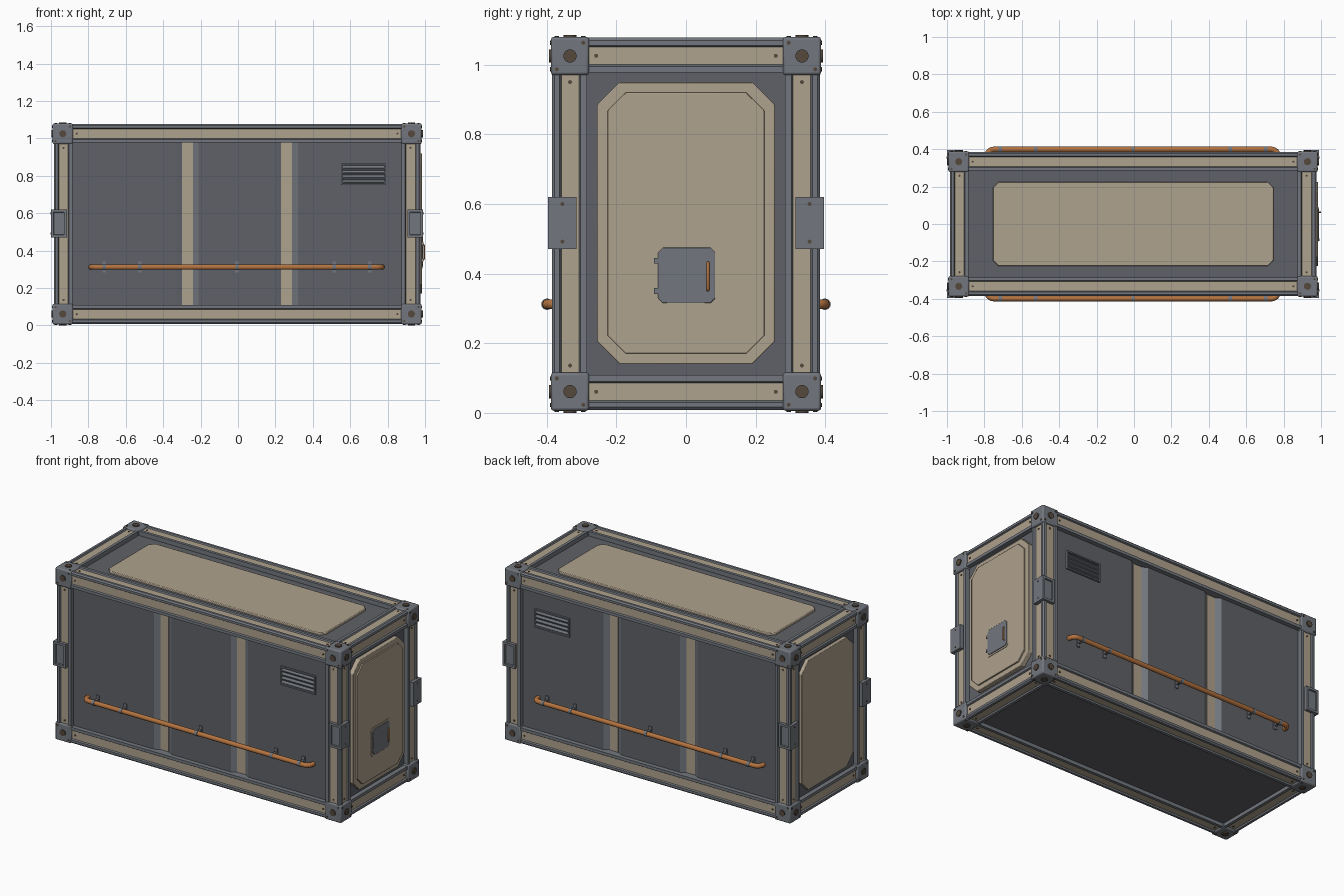
import bpy, bmesh, math
from mathutils import Vector

if "Cube" in bpy.data.objects:
    bpy.data.objects.remove(bpy.data.objects["Cube"])

CX, CZ = -0.005, 0.543            # body centre
C = (CX, 0.0, CZ)
HB = (0.93, 0.335, 0.4845)        # beam centre offsets
HC = (0.932, 0.333, 0.482)        # corner block centre offsets
S = (-1, 1)


def mat(name, r, g, b):
    m = bpy.data.materials.new(name)
    m.diffuse_color = (r, g, b, 1)
    m.use_nodes = True
    m.node_tree.nodes["Principled BSDF"].inputs["Base Color"].default_value = m.diffuse_color
    return m


FRAME = mat("frame_grey", 0.17, 0.185, 0.21)
WALL = mat("wall_grey", 0.115, 0.12, 0.135)
TAN = mat("tan", 0.43, 0.36, 0.27)
ORANGE = mat("orange", 0.45, 0.17, 0.05)
BROWN = mat("dark_brown", 0.09, 0.065, 0.045)
DARK = mat("dark", 0.05, 0.052, 0.06)


def prism(name, pts, axis, a, b, m, bevel=0.0):
    """Extrude a 2D outline (in the two other axes) along an axis from a to b."""
    bm = bmesh.new()
    def p3(p, h):
        q = list(p)
        q.insert(axis, h)
        return q
    lo = [bm.verts.new(p3(p, a)) for p in pts]
    hi = [bm.verts.new(p3(p, b)) for p in pts]
    bm.faces.new(lo)
    bm.faces.new(hi)
    n = len(pts)
    for i in range(n):
        j = (i + 1) % n
        bm.faces.new((lo[i], lo[j], hi[j], hi[i]))
    bmesh.ops.recalc_face_normals(bm, faces=bm.faces)
    me = bpy.data.meshes.new(name)
    bm.to_mesh(me)
    bm.free()
    me.materials.append(m)
    ob = bpy.data.objects.new(name, me)
    bpy.context.collection.objects.link(ob)
    if bevel:
        mod = ob.modifiers.new("bevel", 'BEVEL')
        mod.width, mod.segments = bevel, 2
    return ob


def box(name, x, y, z, m, bevel=0.0):
    return prism(name, [(x[0], y[0]), (x[1], y[0]), (x[1], y[1]), (x[0], y[1])], 2, z[0], z[1], m, bevel)


def disc(name, c, axis, r, h, m, n=16):
    """Cylinder of half height h centred on c."""
    u, v = [c[i] for i in range(3) if i != axis]
    pts = [(u + r * math.cos(t * math.tau / n), v + r * math.sin(t * math.tau / n)) for t in range(n)]
    return prism(name, pts, axis, c[axis] - h, c[axis] + h, m)


def octagon(u0, u1, v0, v1, c):
    return [(u0 + c, v0), (u1 - c, v0), (u1, v0 + c), (u1, v1 - c),
            (u1 - c, v1), (u0 + c, v1), (u0, v1 - c), (u0, v0 + c)]


# Core body with trapezoid grooves in both long walls
W, G, EX = 0.357, 0.337, 0.952
grooves = (-0.27, 0.26)
side = [(CX - EX, -W)]
for g in grooves:
    side += [(g - 0.06, -W), (g - 0.03, -G), (g + 0.03, -G), (g + 0.06, -W)]
side.append((CX + EX, -W))
core = prism("body_walls", side + [(x, -y) for x, y in reversed(side)], 2, 0.03, 1.05, WALL)
core.data.materials.append(FRAME)
for p in core.data.polygons:
    if abs(p.normal.x) > 0.1 and abs(p.normal.y) > 0.1:
        p.material_index = 1
for g in grooves:
    for s in S:
        box("groove_strip", (g - 0.029, g + 0.029), sorted((s * (G - 0.01), s * (G + 0.002))), (0.1, 0.985), TAN)

# Frame beams: channelled profile with tan inlays on the two outer faces
PROF = [(-.05, -.05), (.05, -.05), (.05, -.032), (.038, -.027), (.038, .023), (.05, .028), (.05, .042),
        (.042, .05), (.028, .05), (.023, .038), (-.027, .038), (-.032, .05), (-.05, .05)]
for axis in range(3):
    i, j = [k for k in range(3) if k != axis]
    half = HC[axis] - 0.03
    L = HC[axis] - 0.053
    for si in S:
        for sj in S:
            pts = [(C[i] + si * (HB[i] + u), C[j] + sj * (HB[j] + v)) for u, v in PROF]
            prism("frame_beam", pts, axis, C[axis] - half, C[axis] + half, FRAME)
            for rect, f, o, sf, so in (((.03, .042, -.027, .023), i, j, si, sj),
                                       ((-.027, .023, .03, .042), j, i, sj, si)):
                a0, a1, b0, b1 = rect
                pts = [(C[i] + si * (HB[i] + u), C[j] + sj * (HB[j] + v))
                       for u, v in ((a0, b0), (a1, b0), (a1, b1), (a0, b1))]
                prism("beam_inlay", pts, axis, C[axis] - L, C[axis] + L, TAN)
                for e in S:
                    c = [0, 0, 0]
                    c[axis] = C[axis] + e * (L - 0.022)
                    c[f] = C[f] + sf * (HB[f] + 0.042)
                    c[o] = C[o] + so * (HB[o] - 0.002)
                    disc("inlay_bolt", c, f, 0.006, 0.003, BROWN, 8)

# Corner blocks with round caps and small bolts on the three outer faces
H = 0.055
for sx in S:
    for sy in S:
        for sz in S:
            s = (sx, sy, sz)
            c = [C[k] + s[k] * HC[k] for k in range(3)]
            box("corner_block", (c[0] - H, c[0] + H), (c[1] - H, c[1] + H), (c[2] - H, c[2] + H), FRAME, 0.008)
            for k in range(3):
                p = list(c)
                p[k] += s[k] * H
                disc("corner_cap", p, k, 0.019, 0.006, BROWN, 20)
                i, j = [q for q in range(3) if q != k]
                for d in S:
                    b = list(p)
                    b[i] += d * s[i] * 0.038
                    b[j] -= d * s[j] * 0.038
                    disc("corner_bolt", b, k, 0.006, 0.003, BROWN, 8)

# Mid-height latch brackets on the four posts
for sx in S:
    for sy in S:
        ob = box("latch_bracket", sorted((CX + sx * 0.91, CX + sx * 0.995)), sorted((sy * 0.315, sy * 0.396)),
                 (0.47, 0.62), FRAME)
        bm = bmesh.new()
        bm.from_mesh(ob.data)
        f = [q for q in bm.faces if q.normal.y * sy > 0.9]
        bmesh.ops.inset_region(bm, faces=f, thickness=0.02)
        bmesh.ops.inset_region(bm, faces=f, thickness=0.002, depth=-0.01)
        bm.to_mesh(ob.data)
        bm.free()
        for z in (0.492, 0.6):
            disc("bracket_bolt", (CX + sx * 0.995, sy * 0.355, z), 0, 0.006, 0.002, BROWN, 8)

# Roof panel and end panels
prism("roof_panel", octagon(-0.755, 0.745, -0.225, 0.225, 0.03), 2, 1.04, 1.064, TAN, 0.004)
prism("left_end_panel", octagon(-0.255, 0.255, 0.14, 0.95, 0.065), 0, -0.978, -0.94, TAN, 0.003)
prism("door_panel", octagon(-0.255, 0.255, 0.14, 0.95, 0.065), 0, 0.93, 0.974, TAN, 0.003)
prism("door_raised_panel", octagon(-0.225, 0.225, 0.17, 0.92, 0.052), 0, 0.96, 0.983, TAN, 0.002)

# Small hatch on the door, with rim, hinges and handle
prism("hatch_rim", octagon(-0.093, 0.09, 0.305, 0.486, 0.014), 0, 0.97, 0.986, TAN)
prism("hatch", octagon(-0.08, 0.084, 0.315, 0.475, 0.014), 0, 0.97, 0.99, FRAME, 0.002)
for z in (0.35, 0.437):
    box("hatch_hinge", (0.975, 0.991), (-0.092, -0.078), (z - 0.008, z + 0.008), FRAME)


def tube(name, pts, r, m):
    cu = bpy.data.curves.new(name, 'CURVE')
    cu.dimensions = '3D'
    cu.bevel_depth, cu.bevel_resolution, cu.use_fill_caps = r, 3, True
    sp = cu.splines.new('POLY')
    sp.points.add(len(pts) - 1)
    for q, p in zip(sp.points, pts):
        q.co = (*p, 1)
    sp.use_smooth = True
    cu.materials.append(m)
    ob = bpy.data.objects.new(name, cu)
    bpy.context.collection.objects.link(ob)


tube("hatch_handle", [(0.985, 0.063, 0.353), (0.993, 0.063, 0.353), (0.996, 0.063, 0.357),
                      (0.996, 0.063, 0.427), (0.993, 0.063, 0.431), (0.985, 0.063, 0.431)], 0.0042, ORANGE)

for s in S:
    # Side pipe with ends bent into the wall
    R, y = 0.035, 0.399
    arc = [(R * math.sin(t * math.pi / 12), R * (1 - math.cos(t * math.pi / 12))) for t in range(7)]
    right = [(0.77 - R + a, s * (y - b), 0.312) for a, b in arc] + [(0.77, s * 0.345, 0.312)]
    left = [(-0.785 + R - a, s * (y - b), 0.312) for a, b in arc] + [(-0.785, s * 0.345, 0.312)]
    tube("side_pipe", left[::-1] + right, 0.0145, ORANGE)
    # Pipe clamps
    for x in (-0.715, -0.525, -0.005, 0.515, 0.705):
        disc("pipe_clamp", (x, s * y, 0.312), 0, 0.0165, 0.009, FRAME)
        box("clamp_stem", (x - 0.008, x + 0.008), sorted((s * 0.33, s * y)), (0.302, 0.322), FRAME)
        box("clamp_plate", (x - 0.01, x + 0.01), sorted((s * 0.335, s * 0.364)), (0.282, 0.342), FRAME)
    # Louvred vent
    x0, x1, z0, z1 = 0.55, 0.79, 0.75, 0.866
    yy = sorted((s * 0.35, s * 0.368))
    box("vent_back", (x0, x1), sorted((s * 0.35, s * 0.3585)), (z0, z1), DARK)
    for z in (z0, z1 - 0.008):
        box("vent_frame", (x0, x1), yy, (z, z + 0.008), FRAME)
    for x in (x0, x1 - 0.008):
        box("vent_frame", (x, x + 0.008), yy, (z0, z1), FRAME)
    for k in range(4):
        z = z0 + 0.012 + k * 0.0255
        prism("vent_slat", [(s * 0.367, z), (s * 0.367, z + 0.004), (s * 0.357, z + 0.018), (s * 0.357, z + 0.01)],
              0, x0 + 0.004, x1 - 0.004, FRAME)

# Smooth the round parts, keep hard edges
for ob in bpy.data.objects:
    ob.select_set(ob.type == 'MESH')
    if ob.type == 'MESH':
        bpy.context.view_layer.objects.active = ob
bpy.ops.object.shade_smooth_by_angle(angle=math.radians(30))
